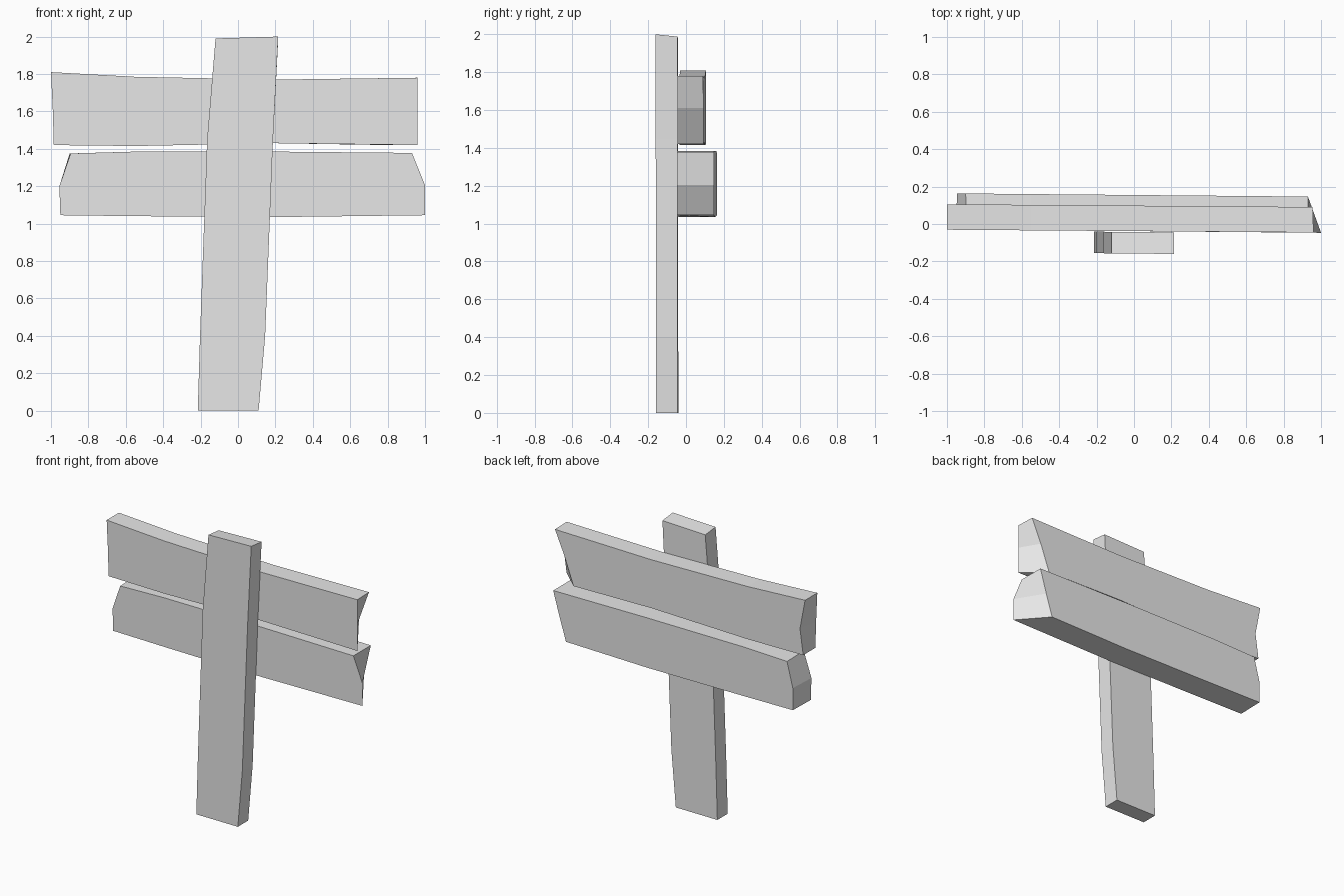
import bpy
import bmesh

cube = bpy.data.objects.get("Cube")
if cube:
    bpy.data.objects.remove(cube, do_unlink=True)

# One plain grey for all the boards
grey = bpy.data.materials.new("plain grey")
grey.use_nodes = True
grey.diffuse_color = (0.8, 0.8, 0.8, 1)
grey.node_tree.nodes["Principled BSDF"].inputs["Base Color"].default_value = (0.8, 0.8, 0.8, 1)


def board(name, stations, front_y, back_y, skew=0.0, back_ends=None, back_drop=0.0):
    """Loft a board through stations, each a row of (x, z) points across its width.

    back_ends gives the x values of the rear edge at the first and last station,
    skew turns the board slightly about the vertical axis and back_drop lowers
    the rear edge of the last station.
    """
    bm = bmesh.new()
    last = len(stations) - 1
    rings = []
    for i, row in enumerate(stations):
        rear = list(row)
        if back_ends and i in (0, last):
            xs = back_ends[0 if i == 0 else 1]
            rear = [(x, z) for x, (_, z) in zip(xs, row)]
        if i == last:
            rear = [(x, z - back_drop) for x, z in rear]
        front = [bm.verts.new((x, front_y + skew * x, z)) for x, z in row]
        back = [bm.verts.new((x, back_y + skew * x, z)) for x, z in rear]
        rings.append((front, back))

    # Long sides
    for (f0, b0), (f1, b1) in zip(rings, rings[1:]):
        ring0, ring1 = f0 + b0[::-1], f1 + b1[::-1]
        for k in range(len(ring0)):
            n = (k + 1) % len(ring0)
            bm.faces.new((ring0[k], ring0[n], ring1[n], ring1[k]))

    # Rough-cut ends, split across the width
    for front, back in (rings[0], rings[-1]):
        for k in range(len(front) - 1):
            bm.faces.new((front[k], front[k + 1], back[k + 1], back[k]))

    bmesh.ops.recalc_face_normals(bm, faces=bm.faces)
    mesh = bpy.data.meshes.new(name)
    bm.to_mesh(mesh)
    bm.free()
    mesh.materials.append(grey)
    obj = bpy.data.objects.new(name, mesh)
    bpy.context.collection.objects.link(obj)
    return obj


def cross_row(x, low, high):
    """Straight station across a horizontal board."""
    return [(x, low), (x, (low + high) / 2), (x, high)]


# Upright post, slightly bent
board("post", [
    [(-0.215, 0), (0.11, 0)],
    [(-0.203, 0.4), (0.145, 0.4)],
    [(-0.165, 1.45), (0.187, 1.45)],
    [(-0.12, 1.99), (0.215, 2.0)],
], -0.158, -0.043, skew=-0.01, back_drop=0.012)

# Upper crossboard with a notched left end
board("upper_board", [
    [(-0.985, 1.42), (-0.99, 1.6), (-1.0, 1.81)],
    cross_row(-0.55, 1.415, 1.785),
    cross_row(0.2, 1.43, 1.77),
    [(0.96, 1.42), (0.96, 1.61), (0.96, 1.78)],
], -0.038, 0.098, skew=-0.0075,
    back_ends=((-0.985, -0.96, -1.0), (0.81, 0.88, 0.955)))

# Lower crossboard with clipped top corners
board("lower_board", [
    [(-0.95, 1.045), (-0.955, 1.2), (-0.895, 1.375)],
    cross_row(-0.55, 1.04, 1.385),
    cross_row(0.2, 1.035, 1.385),
    [(1.0, 1.045), (1.0, 1.205), (0.93, 1.378)],
], -0.038, 0.155, skew=-0.009,
    back_ends=((-0.945, -0.945, -0.9), (0.83, 0.88, 0.93)))
